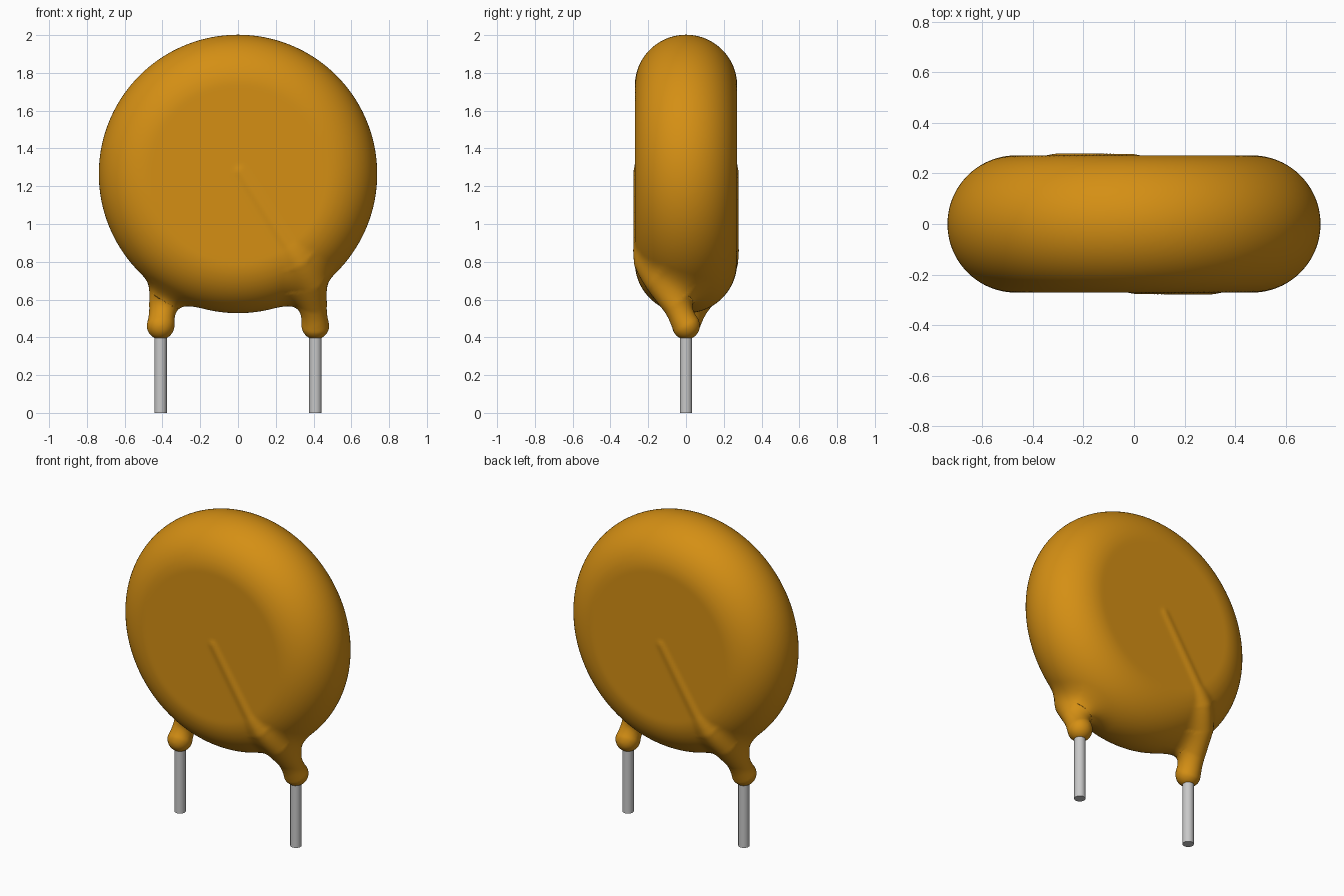
import bpy, bmesh, math
from mathutils import Vector, Matrix

cube = bpy.data.objects.get("Cube")
if cube:
    bpy.data.objects.remove(cube, do_unlink=True)

DISC_Z, CORE_R, EDGE_R = 1.265, 0.466, 0.271
LEAD_X, LEAD_R = 0.41, 0.033

# Coated lead path on the front: position, radius, blend width into the disc
PATH = [
    (Vector((0.41, 0.0, 0.462)), 0.073, 0.16),
    (Vector((0.41, -0.06, 0.56)), 0.052, 0.18),
    (Vector((0.39, -0.15, 0.68)), 0.042, 0.14),
    (Vector((0.33, -0.225, 0.79)), 0.035, 0.08),
    (Vector((0.26, -0.252, 0.89)), 0.020, 0.03),
    (Vector((0.01, -0.253, 1.28)), 0.018, 0.025),
]


def material(name, color, roughness, metallic=0.0):
    m = bpy.data.materials.new(name)
    m.use_nodes = True
    m.diffuse_color = (*color, 1)
    bsdf = next(n for n in m.node_tree.nodes if n.type == 'BSDF_PRINCIPLED')
    bsdf.inputs["Base Color"].default_value = (*color, 1)
    bsdf.inputs["Roughness"].default_value = roughness
    bsdf.inputs["Metallic"].default_value = metallic
    return m


def add_object(name, bm, mat):
    mesh = bpy.data.meshes.new(name)
    bm.to_mesh(mesh)
    bm.free()
    mesh.materials.append(mat)
    ob = bpy.data.objects.new(name, mesh)
    bpy.context.collection.objects.link(ob)
    return ob


# Distance to the coated lead, with its local blend width
def lead_distance(p):
    best, blend = 1e9, 0.1
    for (a, ra, ka), (b, rb, kb) in zip(PATH, PATH[1:]):
        ab = b - a
        t = min(1.0, max(0.0, (p - a).dot(ab) / ab.length_squared))
        d = (p - a - ab * t).length - ra - (rb - ra) * t
        if d < best:
            best, blend = d, ka + (kb - ka) * t
    return best, blend


# Distance to the whole coating: rounded disc softly merged with both leads
def coating_distance(p):
    rho = math.hypot(p.x, p.z - DISC_Z)
    d = math.hypot(max(rho - CORE_R, 0.0), p.y) - EDGE_R
    if p.z > 1.4:
        return d
    for q in (p, Vector((-p.x, -p.y, p.z))):
        if q.x < -0.15 or q.y > 0.25:
            continue
        e, k = lead_distance(q)
        h = max(k - abs(d - e), 0.0) / k
        d = min(d, e) - h * h * k / 4
    return d


def project(bm):
    eps = 0.002
    axes = [Vector((eps, 0, 0)), Vector((0, eps, 0)), Vector((0, 0, eps))]
    for v in bm.verts:
        p = v.co.copy()
        d = coating_distance(p)
        g = Vector([(coating_distance(p + a) - d) / eps for a in axes])
        if g.length > 0.2:
            step = g * (-d / g.length_squared)
            v.co = p + step.normalized() * min(step.length, 0.05)


orange = material("orange coating", (0.66, 0.275, 0.007), 0.45)
metal = material("tinned wire", (0.58, 0.58, 0.58), 0.4)

# Rough coating: a lathed disc and strings of balls along the leads
bm = bmesh.new()
profile = [Vector((0, -EDGE_R, 0))]
for i in range(17):
    a = math.pi * i / 16
    profile.append(Vector((CORE_R + EDGE_R * math.sin(a), -EDGE_R * math.cos(a), 0)))
profile.append(Vector((0, EDGE_R, 0)))
ring = [bm.verts.new(p) for p in profile]
edges = [bm.edges.new(e) for e in zip(ring, ring[1:])]
bmesh.ops.spin(bm, geom=ring + edges, cent=(0, 0, 0), axis=(0, 1, 0),
               angle=math.tau, steps=96, use_duplicate=False)
bmesh.ops.remove_doubles(bm, verts=bm.verts, dist=1e-4)
bmesh.ops.recalc_face_normals(bm, faces=bm.faces)
bmesh.ops.translate(bm, verts=bm.verts, vec=(0, 0, DISC_Z))
for side in (1, -1):
    for (a, ra, _), (b, rb, _) in zip(PATH[:4], PATH[1:4]):
        for i in range(5):
            c = a.lerp(b, i / 5)
            spot = Matrix.Translation((side * c.x, side * c.y, c.z))
            bmesh.ops.create_icosphere(bm, subdivisions=3,
                                       radius=ra + (rb - ra) * i / 5 + 0.015, matrix=spot)
coating = add_object("coating", bm, orange)

# Fuse into one skin, then relax it onto the blended shape
remesh = coating.modifiers.new("fuse", 'REMESH')
remesh.mode = 'VOXEL'
remesh.voxel_size = 0.0145
bpy.context.view_layer.update()
fused = coating.evaluated_get(bpy.context.evaluated_depsgraph_get())
bm = bmesh.new()
bm.from_mesh(fused.to_mesh())
fused.to_mesh_clear()
coating.modifiers.clear()
for _ in range(3):
    bmesh.ops.smooth_vert(bm, verts=bm.verts, factor=0.5,
                          use_axis_x=True, use_axis_y=True, use_axis_z=True)
    project(bm)
project(bm)
for f in bm.faces:
    f.smooth = True
    f.material_index = 0
bm.to_mesh(coating.data)
bm.free()

# Bare wire ends
for side, name in ((1, "left_lead"), (-1, "right_lead")):
    bm = bmesh.new()
    bmesh.ops.create_cone(bm, cap_ends=True, segments=32, radius1=LEAD_R, radius2=LEAD_R,
                          depth=0.46, matrix=Matrix.Translation((side * LEAD_X, 0, 0.23)))
    for f in bm.faces:
        f.smooth = len(f.verts) == 4
    for e in bm.edges:
        e.smooth = all(len(f.verts) == 4 for f in e.link_faces)
    add_object(name, bm, metal)
